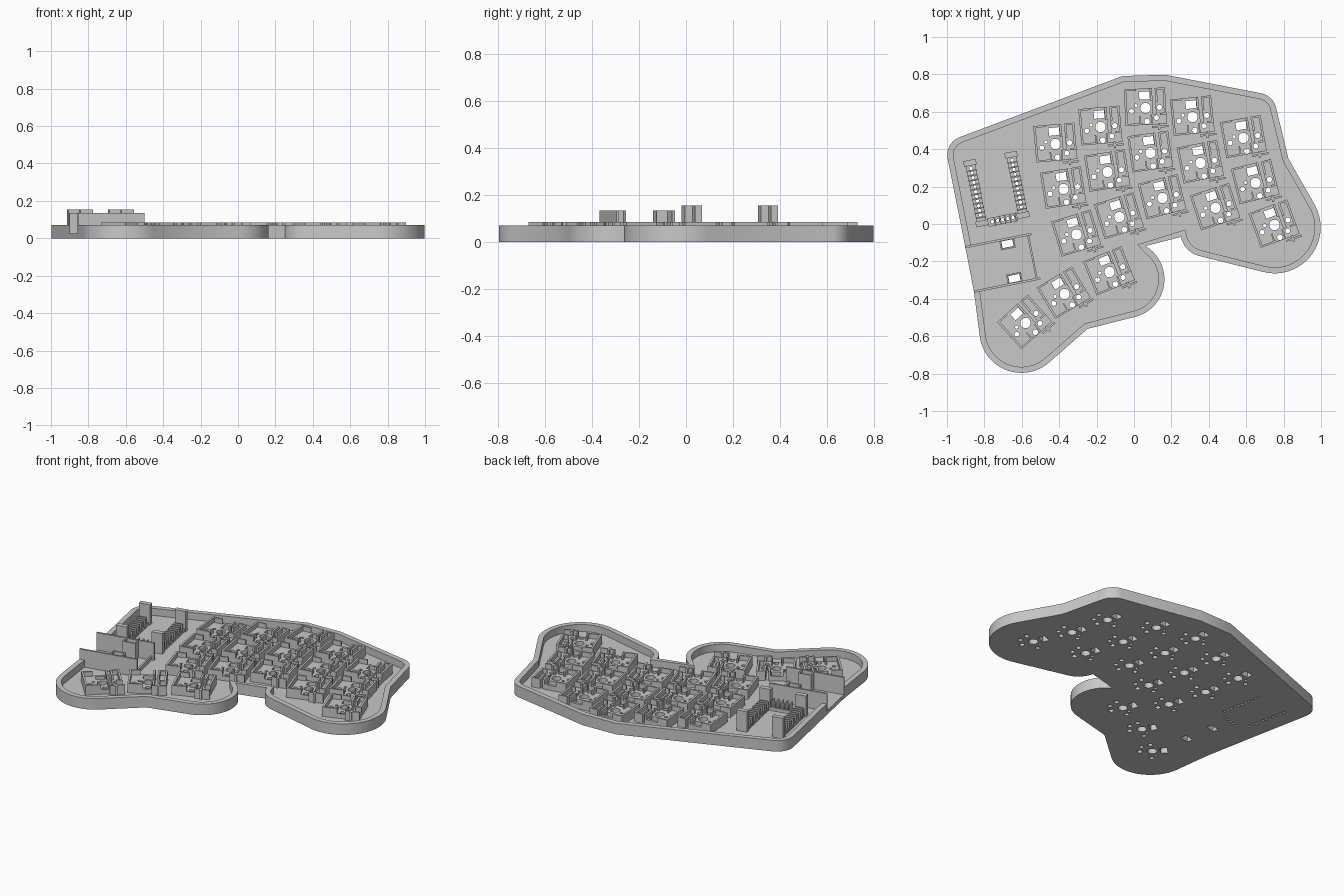
import bpy, bmesh, math
from mathutils import Matrix, Vector

cube = bpy.data.objects.get("Cube")
if cube:
    bpy.data.objects.remove(cube, do_unlink=True)

mat = bpy.data.materials.new("grey plastic")
mat.use_nodes = True
GREY = (0.58, 0.58, 0.58, 1)
mat.diffuse_color = GREY
mat.node_tree.nodes["Principled BSDF"].inputs["Base Color"].default_value = GREY

RIM, FLOOR, BASE, TOP, TALL = 0.07, 0.025, 0.055, 0.085, 0.135
parts = []


def frame(x, y, angle):
    return Matrix.Translation((x, y, 0)) @ Matrix.Rotation(math.radians(angle), 4, "Z")


def box(bm, m, x0, x1, y0, y1, z0, z1):
    centre = Vector((x0 + x1, y0 + y1, z0 + z1)) / 2
    size = Matrix.Diagonal((x1 - x0, y1 - y0, z1 - z0, 1))
    bmesh.ops.create_cube(bm, size=1, matrix=m @ Matrix.Translation(centre) @ size)


def loop(m, points):
    return [m @ Vector((x, y, 0)) for x, y in points]


def rect(m, x0, x1, y0, y1):
    return loop(m, [(x0, y0), (x1, y0), (x1, y1), (x0, y1)])


def circle(m, x, y, r, sides=16):
    turn = [2 * math.pi * i / sides for i in range(sides)]
    return loop(m, [(x + r * math.cos(a), y + r * math.sin(a)) for a in turn])


def finish(bm, name):
    bmesh.ops.recalc_face_normals(bm, faces=bm.faces)
    mesh = bpy.data.meshes.new(name)
    bm.to_mesh(mesh)
    bm.free()
    mesh.materials.append(mat)
    obj = bpy.data.objects.new(name, mesh)
    bpy.context.collection.objects.link(obj)
    parts.append(obj)


def plate(name, loops, z0, z1):
    """Flat plate from outlines; loops inside other loops become holes."""
    curve = bpy.data.curves.new(name, "CURVE")
    curve.dimensions, curve.fill_mode = "2D", "BOTH"
    curve.extrude = (z1 - z0) / 2
    for points in loops:
        spline = curve.splines.new("POLY")
        spline.points.add(len(points) - 1)
        for target, p in zip(spline.points, points):
            target.co = (p.x, p.y, 0, 1)
        spline.use_cyclic_u = True
    obj = bpy.data.objects.new(name, curve)
    bpy.context.collection.objects.link(obj)
    depsgraph = bpy.context.evaluated_depsgraph_get()
    flat = bpy.data.meshes.new_from_object(obj.evaluated_get(depsgraph))
    bpy.data.objects.remove(obj, do_unlink=True)
    bm = bmesh.new()
    bm.from_mesh(flat)
    bpy.data.meshes.remove(flat)
    bmesh.ops.remove_doubles(bm, verts=bm.verts, dist=0.00001)
    bmesh.ops.translate(bm, verts=bm.verts, vec=(0, 0, (z0 + z1) / 2))
    finish(bm, name)


def inset(points, d):
    """Offset a clockwise outline inwards, limiting the reach at sharp corners."""
    result = []
    for i, p in enumerate(points):
        a = (p - points[i - 1]).normalized()
        b = (points[(i + 1) % len(points)] - p).normalized()
        na, nb = Vector((a.y, -a.x)), Vector((b.y, -b.x))
        result.append(p + (na + nb) * d / max(1 + na.dot(nb), 0.6))
    return result


# Case outline: plain corners (x, y) and arcs (x, y, radius, start, end);
# it starts and ends at the two sides of the opening in the left rim
OUTLINE = [(-.903, -.118), (-.896, .369, .102, 191, 110), (-.062, .791), (.167, .798),
           (.66, .599, .102, 79, 13), (.826, .348), (.752, -.018, .246, 28, -104),
           (.382, -.041, .134, -104, -168), (.061, -.118),
           (-.043, -.296, .206, 52, -76), (-.249, -.561),
           (-.602, -.571, .225, -48, -169), (-.856, -.36)]
outer = []
for item in OUTLINE:
    if len(item) == 2:
        outer.append(Vector(item))
        continue
    x, y, r, a0, a1 = item
    steps = max(6, round(abs(a1 - a0) / 6))
    for i in range(steps + 1):
        a = math.radians(a0 + (a1 - a0) * i / steps)
        outer.append(Vector((x + r * math.cos(a), y + r * math.sin(a))))

KEYS = [(-.42, .428, 5), (-.377, .187, 9), (-.307, -.056, 17),
        (-.179, .519, 5), (-.142, .278, 9), (-.078, .037, 17),
        (.061, .62, 3), (.088, .38, 8), (.152, .139, 14),
        (.313, .572, 6), (.356, .326, 11), (.436, .086, 18),
        (.586, .46, 10), (.65, .219, 14), (.751, -.005, 20),
        (-.131, -.257, 22), (-.372, -.374, 31), (-.58, -.529, 42)]
HOLES = [(0, 0, .028), (-.075, -.014, .013), (-.05, .015, .009),
         (.076, 0, .014), (.005, -.072, .015), (.056, -.054, .013)]
# Socket body with a wire channel running in from the back
SOCKET = [(-.11, -.09), (.11, -.09), (.11, .105), (.055, .105),
          (.055, -.034), (.04, -.034), (.04, .105), (-.11, .105)]

ridges = bmesh.new()
bodies, key_holes = [], []
for key in KEYS:
    m = frame(*key)
    bodies.append(loop(m, SOCKET))
    # Switch pin holes and light window
    key_holes += [circle(m, *hole) for hole in HOLES]
    key_holes.append(rect(m, -.03, .026, .046, .088))
    # Raised guides around the socket
    for x0, x1, y0, y1 in ((-.11, -.098, -.09, .105), (.028, .04, .035, .105),
                           (.055, .067, .03, .105), (.098, .11, -.04, .105),
                           (-.098, -.045, .095, .105), (.067, .098, .095, .105),
                           (-.098, -.02, -.09, -.08), (-.035, -.027, -.08, -.04),
                           (.026, .034, -.09, -.035), (.075, .11, -.04, -.03)):
        box(ridges, m, x0, x1, y0, y1, FLOOR, TOP)
    # Front wire rail and its post
    box(ridges, m, .03, .118, -.108, -.098, FLOOR, TOP)
    box(ridges, m, .062, .074, -.12, -.085, FLOOR, TOP)

# Controller mount: pin strips with ribs and end posts
ctrl = frame(-.735, .187, 11.3)
mount = bmesh.new()
strips, pin_holes = [rect(ctrl, -.08, .08, -.19, -.145)], []
for s in (-1, 1):
    x = s * .112
    strips.append(rect(ctrl, x - .026, x + .026, -.165, .165))
    for end in (-1, 1):
        y = end * .165
        box(mount, ctrl, x - .034, x + .034, y - .015, y + .015, FLOOR, .155)
    for i in range(11):
        y = -.12 + i * .0255
        pin_holes.append(circle(ctrl, x, y, .009, 8))
        box(mount, ctrl, x - .028, x + .028, y - .0165, y - .0095, FLOOR, TOP)
for i in range(5):
    x = -.056 + i * .028
    pin_holes.append(circle(ctrl, x, -.167, .009, 8))
    box(mount, ctrl, x + .0105, x + .0175, -.192, -.143, FLOOR, TOP)

# Connector bay: two tall walls with boxed clips, and a low end stop
bay = bmesh.new()
clip_holes = []
for y, s in ((-.272, -1), (-.514, 1)):
    box(bay, ctrl, -.226, .136, y - .006, y + .006, FLOOR, TALL)
    y0, y1 = sorted((y + s * .008, y + s * .045))
    for x in (-.04, .032):
        box(bay, ctrl, x, x + .008, y0, y1, FLOOR, TALL)
    clip_holes.append(rect(ctrl, -.03, .03, y0, y1))
    y0, y1 = sorted((y + s * .046, y + s * .054))
    box(bay, ctrl, -.04, .04, y0, y1, FLOOR, TALL)
box(bay, ctrl, .112, .122, -.508, -.278, FLOOR, .05)

# Tray floor, raised rim open at the bay, and the pierced mounts
plate("case_floor", [outer] + key_holes + pin_holes + clip_holes, 0, FLOOR)
plate("case_rim", [outer + inset(outer, 0.032)[::-1]], FLOOR, RIM)
plate("switch_sockets", bodies + key_holes, FLOOR, BASE)
plate("pin_strips", strips + pin_holes, FLOOR, .045)
finish(ridges, "socket_guides")
finish(mount, "controller_mount")
finish(bay, "connector_bay")

bpy.ops.object.select_all(action="DESELECT")
for part in parts:
    part.select_set(True)
bpy.context.view_layer.objects.active = parts[0]
bpy.ops.object.shade_smooth_by_angle(angle=math.radians(30))
